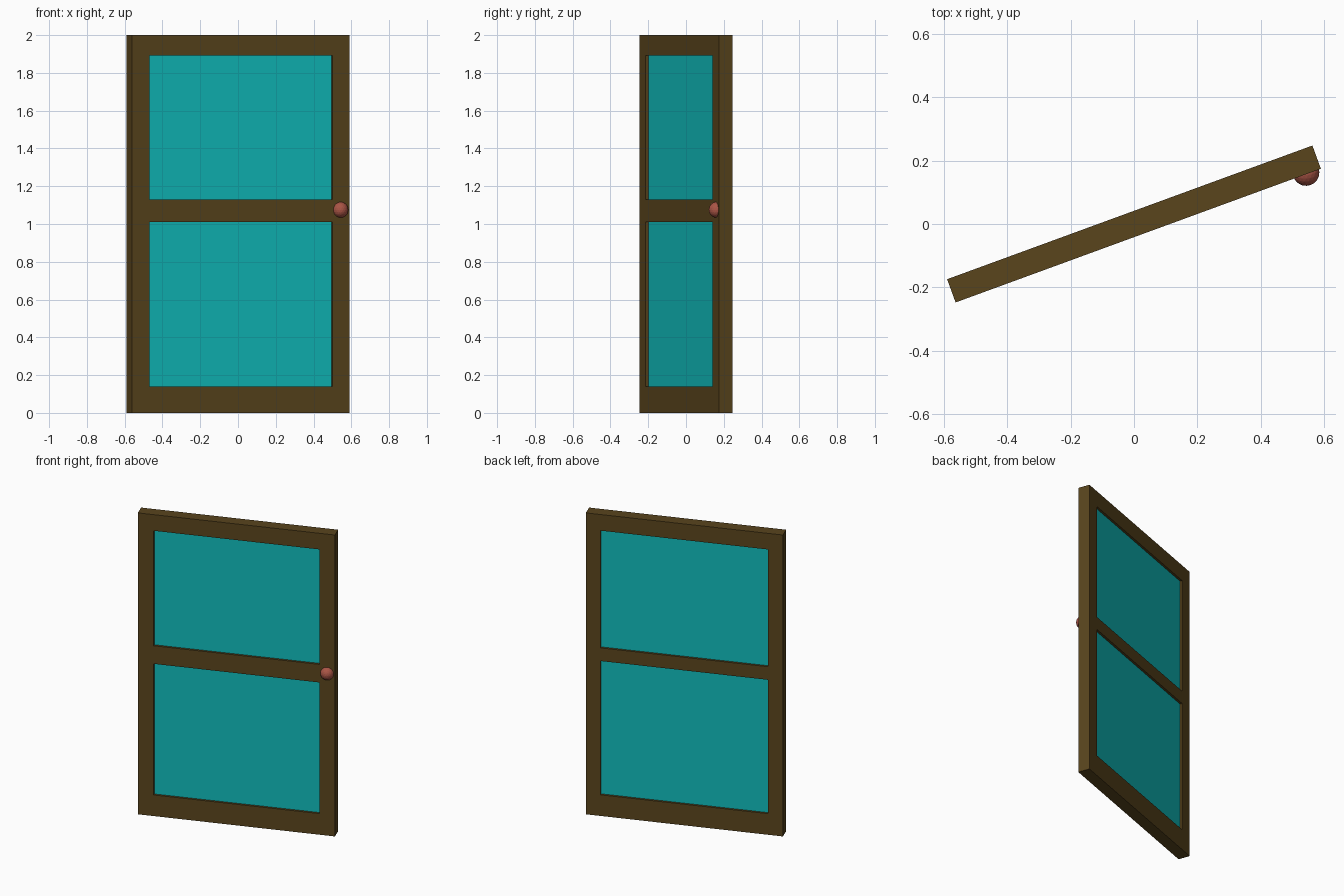
import bpy
from math import radians
from mathutils import Matrix

if "Cube" in bpy.data.objects:
    bpy.data.objects.remove(bpy.data.objects["Cube"])

TURN = Matrix.Rotation(radians(20.1), 4, 'Z')   # door stands slightly open
W, T, R = 0.613, 0.039, 0.024                   # half width, half thickness, half panel


def material(name, rgb):
    m = bpy.data.materials.new(name)
    m.diffuse_color = (*rgb, 1)
    m.use_nodes = True
    m.node_tree.nodes["Principled BSDF"].inputs["Base Color"].default_value = m.diffuse_color
    return m


wood = material("brown_wood", (0.10, 0.058, 0.012))
glass = material("teal_panel", (0.005, 0.50, 0.50))
copper = material("red_knob", (0.40, 0.09, 0.06))


def box(name, x0, x1, y0, y1, z0, z1, mat=None):
    bpy.ops.mesh.primitive_cube_add(size=1)
    o = bpy.context.object
    o.name = name
    size = Matrix.Diagonal((x1 - x0, y1 - y0, z1 - z0, 1))
    o.data.transform(Matrix.Translation(((x0 + x1) / 2, (y0 + y1) / 2, (z0 + z1) / 2)) @ size)
    if mat:
        o.data.materials.append(mat)
    return o


def cut(target, *bounds):
    cutter = box("cutter", *bounds)
    cutter.hide_render = True
    mod = target.modifiers.new("opening", 'BOOLEAN')
    mod.operation, mod.solver, mod.object = 'DIFFERENCE', 'EXACT', cutter
    bpy.context.view_layer.objects.active = target
    bpy.ops.object.modifier_apply(modifier=mod.name)
    bpy.data.objects.remove(cutter)


# Frame: slab with two openings, the middle rail narrower at the back
frame = box("door_frame", -W, W, -T, T, 0, 2, wood)
for z0, z1 in ((0.14, 1.01), (1.13, 1.893)):
    cut(frame, -0.514, 0.518, -0.1, 0.001, z0, z1)
for z0, z1 in ((0.14, 1.028), (1.115, 1.893)):
    cut(frame, -0.522, 0.522, 0, 0.1, z0, z1)

# Recessed panels, tucked into the frame edges
panels = [box("lower_panel", -0.53, 0.53, -R, R, 0.13, 1.04, glass),
          box("upper_panel", -0.53, 0.53, -R, R, 1.10, 1.90, glass)]

# Round knob, half sunk into the front of the stile
bpy.ops.mesh.primitive_ico_sphere_add(subdivisions=3, radius=0.042)
knob = bpy.context.object
knob.name = "door_knob"
knob.data.transform(Matrix.Translation((0.565, -0.034, 1.075)))
knob.data.materials.append(copper)

for o in [frame, knob] + panels:
    o.data.transform(TURN)
